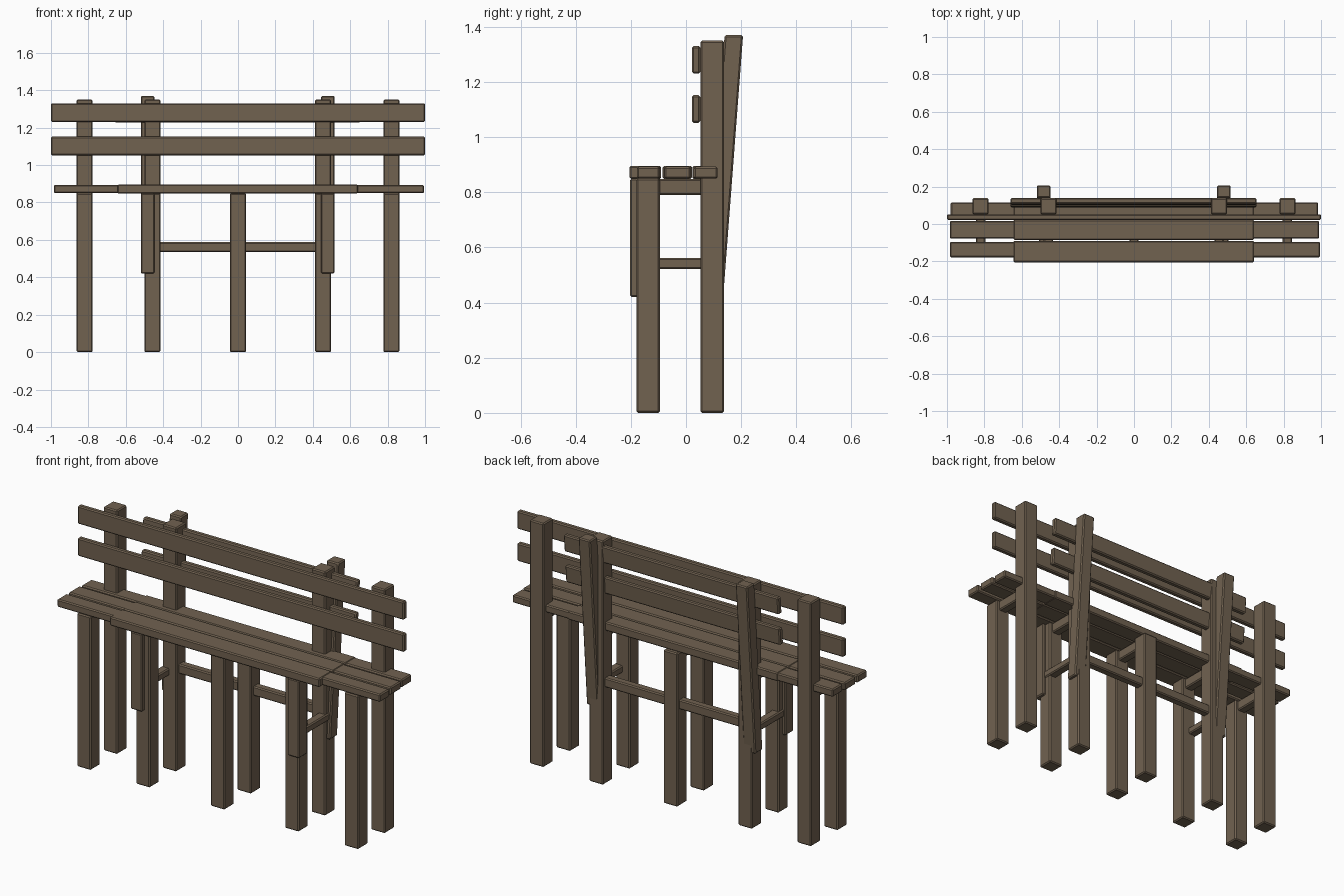
import bpy, bmesh, math
from mathutils import Matrix

if "Cube" in bpy.data.objects:
    bpy.data.objects.remove(bpy.data.objects["Cube"])

wood = bpy.data.materials.new("weathered_brown_wood")
wood.diffuse_color = (0.165, 0.122, 0.081, 1)
wood.use_nodes = True
wood.node_tree.nodes["Principled BSDF"].inputs["Base Color"].default_value = wood.diffuse_color


def beam(name, x, y, z, bevel=0.006, shear=0.0, pivot=0.0):
    """Bevelled timber from (min, max) ranges; shear leans it in y with height above pivot."""
    bm = bmesh.new()
    bmesh.ops.create_cube(bm, size=1)
    for v in bm.verts:
        v.co.x = x[0] + (v.co.x + 0.5) * (x[1] - x[0])
        v.co.y = y[0] + (v.co.y + 0.5) * (y[1] - y[0])
        v.co.z = z[0] + (v.co.z + 0.5) * (z[1] - z[0])
        v.co.y += shear * (v.co.z - pivot)
    bmesh.ops.bevel(bm, geom=bm.edges[:], offset=bevel, segments=1,
                    affect='EDGES', profile=0.5)
    mesh = bpy.data.meshes.new(name)
    bm.to_mesh(mesh)
    bm.free()
    mesh.materials.append(wood)
    ob = bpy.data.objects.new(name, mesh)
    bpy.context.collection.objects.link(ob)
    return ob


def around(c, w):
    return (c - w / 2, c + w / 2)


# Long bench: five frames of front leg, back post and seat rail
for cx in (-0.82, -0.458, 0.0, 0.455, 0.82):
    top = 0.85 if cx == 0 else 1.35
    beam("front_leg", around(cx, 0.086), (-0.18, -0.095), (0, 0.85))
    beam("back_post", around(cx, 0.086), (0.052, 0.138), (0, top))
    beam("seat_rail", around(cx, 0.05), (-0.12, 0.07), (0.79, 0.848))

# Long bench: seat planks and backrest slats
for y0, y1, x0, x1 in ((-0.178, -0.095, -0.985, 0.995),
                       (-0.078, 0.016, -0.985, 0.99),
                       (0.028, 0.115, -0.98, 0.985)):
    beam("seat_plank", (x0, x1), (y0, y1), (0.85, 0.893))
for z0 in (1.052, 1.23):
    beam("backrest_slat", (-1, 1), (0.022, 0.052), (z0, z0 + 0.1))

# Short bench: seat planks nested in the long bench
for y0, y1 in ((-0.205, -0.09), (-0.085, 0.022), (0.023, 0.118)):
    beam("short_seat_plank", (-0.645, 0.642), (y0, y1), (0.848, 0.896))

# Short bench: legs, leaning posts and side stretchers
lean = 0.076
for cx in (-0.483, 0.48):
    beam("short_front_leg", around(cx, 0.072), (-0.203, -0.13), (0.42, 0.85))
    beam("leaning_post", around(cx, 0.072), (0.14, 0.207), (0.42, 1.37),
         shear=lean, pivot=1.37)
    beam("side_stretcher", around(cx, 0.05), (-0.15, 0.1), (0.522, 0.562))

# Short bench: leaning backrest slats
for zc in (1.1, 1.275):
    y1 = 0.14 + lean * (zc - 1.37)
    beam("short_backrest_slat", (-0.66, 0.655), (y1 - 0.028, y1 + 0.002),
         around(zc, 0.095), shear=lean, pivot=zc)

# Long stretcher between the back posts
beam("long_stretcher", (-0.45, 0.45), (0.075, 0.12), (0.535, 0.588))
